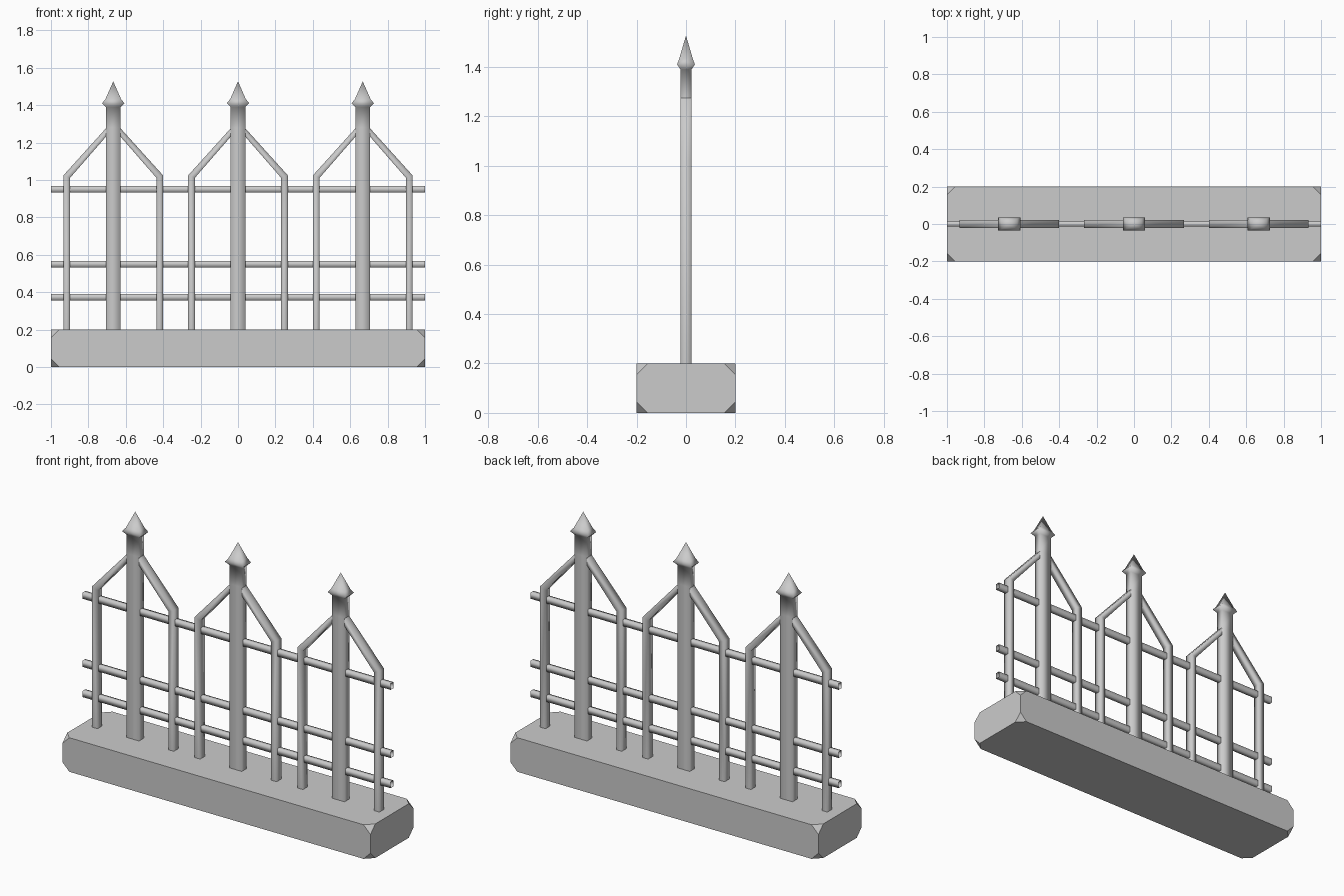
import bpy, bmesh

if "Cube" in bpy.data.objects:
    bpy.data.objects.remove(bpy.data.objects["Cube"])

DEPTH = 0.022          # half thickness of posts and arches
SPACING = 0.667        # distance between fence groups


def loft(name, rings, smooth=True, tip=None):
    """Skin consecutive four-point rings; optional apex point. Ends stay open."""
    bm = bmesh.new()
    loops = [[bm.verts.new(p) for p in ring] for ring in rings]
    for a, b in zip(loops, loops[1:]):
        for i in range(4):
            j = (i + 1) % 4
            bm.faces.new((a[i], a[j], b[j], b[i]))
    if tip:
        apex = bm.verts.new(tip)
        for i in range(4):
            bm.faces.new((loops[-1][i], loops[-1][(i + 1) % 4], apex))
    bmesh.ops.recalc_face_normals(bm, faces=bm.faces)
    for f in bm.faces:
        f.smooth = smooth
    mesh = bpy.data.meshes.new(name)
    bm.to_mesh(mesh)
    bm.free()
    ob = bpy.data.objects.new(name, mesh)
    bpy.context.collection.objects.link(ob)
    return ob


def flat_ring(cx, hx, hy, z):
    return [(cx - hx, -hy, z), (cx + hx, -hy, z), (cx + hx, hy, z), (cx - hx, hy, z)]


# Stone plinth with clipped corners
bpy.ops.mesh.primitive_cube_add(size=1, location=(0, 0, 0.1))
plinth = bpy.context.object
plinth.name = "plinth"
plinth.scale = (2, 0.4, 0.2)
bpy.ops.object.transform_apply(location=False, rotation=False, scale=True)
clip = plinth.modifiers.new("clipped_corners", 'BEVEL')
clip.affect = 'VERTICES'
clip.limit_method = 'NONE'
clip.width = 0.045
clip.segments = 1

# Spear-topped posts: half width, half depth, height
post_profile = [(0.04, DEPTH, 0.2), (0.04, DEPTH, 1.235), (0.04, DEPTH, 1.28),
                (0.04, DEPTH, 1.39), (0.06, 0.036, 1.41), (0.042, 0.028, 1.432)]
# Arch pickets: outer and inner edge of each bend, as (x, z) pairs
arch_profile = [((0.266, 0.2), (0.23, 0.2)),
                ((0.266, 1.025), (0.23, 1.012)),
                ((0.04, 1.275), (0.04, 1.23))]

for k in (-1, 0, 1):
    cx = k * SPACING
    loft(f"spear_post_{k + 2}", [flat_ring(cx, *p) for p in post_profile], tip=(cx, 0, 1.527))
    for side, label in ((-1, "left"), (1, "right")):
        rings = [[(cx + side * xo, -DEPTH, zo), (cx + side * xo, DEPTH, zo),
                  (cx + side * xi, DEPTH, zi), (cx + side * xi, -DEPTH, zi)]
                 for (xo, zo), (xi, zi) in arch_profile]
        loft(f"{label}_arch_picket_{k + 2}", rings)

# Horizontal rails, open tubes
for n, z in enumerate((0.373, 0.55, 0.95), 1):
    rings = [[(x, -0.013, z - 0.018), (x, 0.013, z - 0.018),
              (x, 0.013, z + 0.018), (x, -0.013, z + 0.018)] for x in (-1, 1)]
    loft(f"rail_{n}", rings)
